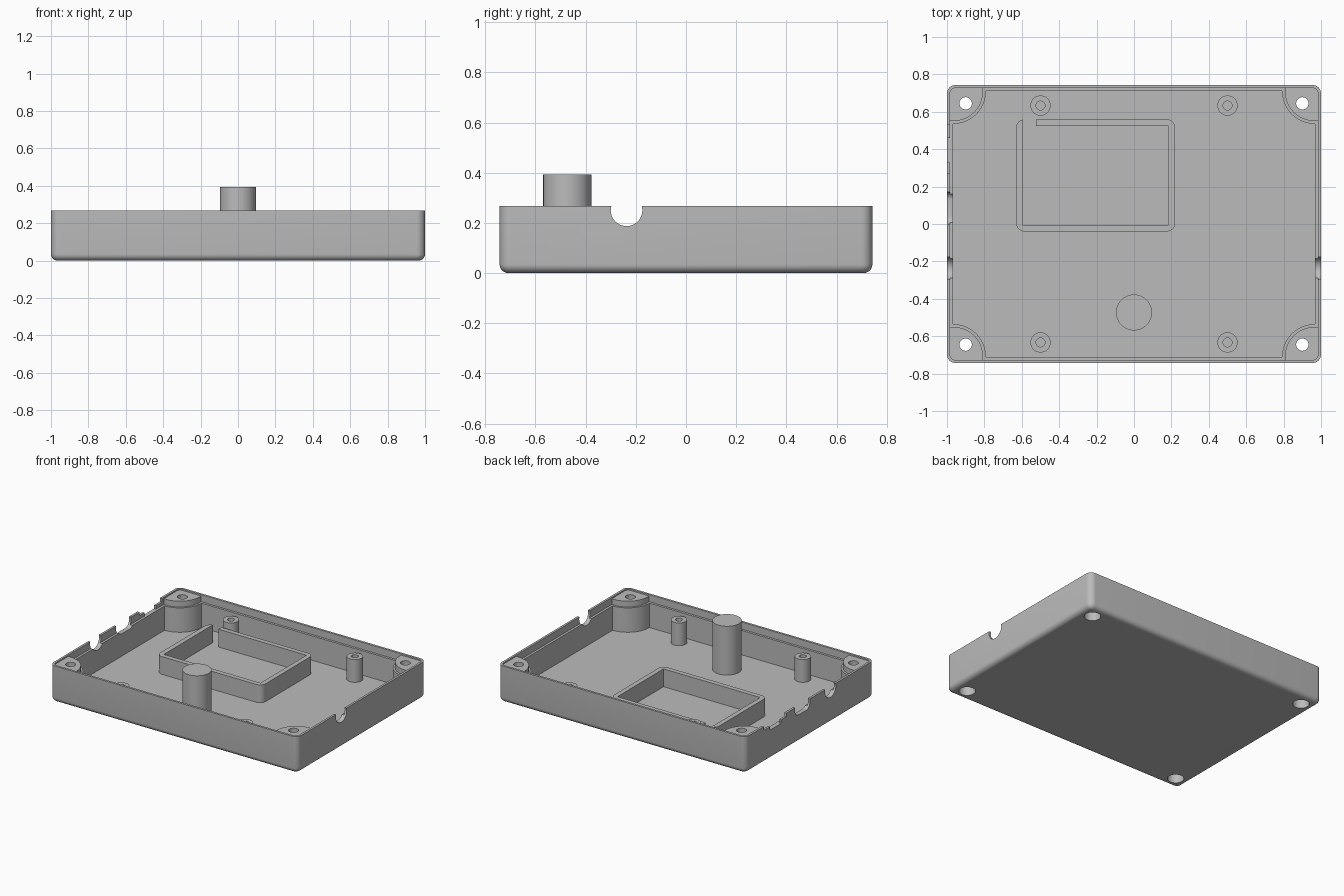
import bpy, bmesh
from math import sin, cos, pi

if "Cube" in bpy.data.objects:
    bpy.data.objects.remove(bpy.data.objects["Cube"])

grey = bpy.data.materials.new("light_grey_plastic")
grey.use_nodes = True
COLOUR = (0.5, 0.5, 0.5, 1)
grey.diffuse_color = COLOUR
grey.node_tree.nodes["Principled BSDF"].inputs["Base Color"].default_value = COLOUR

HX, HY, TOP = 1.0, 0.743, 0.267      # outer half sizes and rim height
WALL, LIP, FLOOR = 0.033, 0.016, 0.037
CORNERS = ((1, 1), (-1, 1), (-1, -1), (1, -1))


def rounded(hx, hy, r, cx=0, cy=0, n=8):
    """Counter-clockwise rounded rectangle outline."""
    return [(cx + sx * (hx - r) + r * cos((q + i / n) * pi / 2),
             cy + sy * (hy - r) + r * sin((q + i / n) * pi / 2))
            for q, (sx, sy) in enumerate(CORNERS) for i in range(n + 1)]


def rect(x0, x1, y0, y1):
    return [(x0, y0), (x1, y0), (x1, y1), (x0, y1)]


def circle(cx, cy, r, n=40):
    return [(cx + r * cos(2 * pi * i / n), cy + r * sin(2 * pi * i / n)) for i in range(n)]


def cavity_outline(wall, arc, n=16):
    """Inside of the tray, stepping around the quarter-round corner posts."""
    cx, cy = HX - WALL, HY - WALL
    corner = [(HX - wall, cy - arc)]
    corner += [(cx - arc * sin(i / n * pi / 2), cy - arc * cos(i / n * pi / 2)) for i in range(n + 1)]
    corner += [(cx - arc, HY - wall)]
    outline = []
    for sx, sy in CORNERS:
        for x, y in corner if sx == sy else corner[::-1]:
            p = (sx * x, sy * y)
            if not outline or abs(p[0] - outline[-1][0]) + abs(p[1] - outline[-1][1]) > 1e-5:
                outline.append(p)
    return outline


def loft(name, layers, along_x=False):
    """Closed solid through (outline, height) layers."""
    bm = bmesh.new()
    loops = []
    for outline, h in layers:
        loops.append([bm.verts.new((h, a, b) if along_x else (a, b, h)) for a, b in outline])
    bm.faces.new(loops[0][::-1])
    bm.faces.new(loops[-1])
    for low, high in zip(loops, loops[1:]):
        for i in range(len(low)):
            j = (i + 1) % len(low)
            bm.faces.new((low[i], low[j], high[j], high[i]))
    bmesh.ops.recalc_face_normals(bm, faces=bm.faces)
    mesh = bpy.data.meshes.new(name)
    bm.to_mesh(mesh)
    bm.free()
    mesh.materials.append(grey)
    ob = bpy.data.objects.new(name, mesh)
    bpy.context.collection.objects.link(ob)
    return ob


def prism(name, outline, low, high, along_x=False):
    return loft(name, [(outline, low), (outline, high)], along_x)


def activate(ob):
    bpy.ops.object.select_all(action='DESELECT')
    ob.select_set(True)
    bpy.context.view_layer.objects.active = ob


def cut(ob, outline, low, high, along_x=False):
    cutter = prism("cutter", outline, low, high, along_x)
    cutter.hide_render = True
    mod = ob.modifiers.new("cut", 'BOOLEAN')
    mod.operation, mod.solver, mod.object = 'DIFFERENCE', 'EXACT', cutter
    activate(ob)
    bpy.ops.object.modifier_apply(modifier=mod.name)
    bpy.data.objects.remove(cutter)


def smooth(ob):
    activate(ob)
    bpy.ops.object.shade_smooth_by_angle(angle=pi / 6)


# Tray body with rounded corners and a filleted bottom edge
R, F = 0.045, 0.035
layers = []
for i in range(7):
    t = i / 6 * pi / 2
    inset = F * (1 - sin(t))
    layers.append((rounded(HX - inset, HY - inset, R - inset), F * (1 - cos(t))))
layers.append((rounded(HX, HY, R), TOP))
case = loft("tray_case", layers)

# Hollow inside, stepped ledge for a lid and sunken post tops
cut(case, cavity_outline(WALL, 0.175), FLOOR, 0.4)
cut(case, cavity_outline(LIP, 0.16), 0.215, 0.41)
cut(case, rounded(HX - LIP, HY - LIP, R - LIP), 0.257, 0.42)

# Screw holes with wide counterbores underneath
for sx, sy in CORNERS:
    cut(case, circle(sx * 0.9, sy * 0.645, 0.033), -0.1, 0.5)
    cut(case, circle(sx * 0.9, sy * 0.645, 0.055), -0.1, 0.15)

# Round cable notches in both side walls
for low in (-1.1, 0.94):
    cut(case, circle(-0.237, 0.25, 0.063), low, low + 0.16, True)

# Connector slots in the right wall
cut(case, rounded(0.085, 0.1, 0.04, 0.085, 0.3), -1.1, -0.94, True)
cut(case, rect(0.27, 0.53, 0.24, 0.5), -1.1, -0.94, True)
cut(case, rect(0.33, 0.46, 0.215, 0.51), -1.1, -0.94, True)
smooth(case)

# Low fence on the floor, open at one corner
fence = prism("floor_fence", rounded(0.425, 0.3, 0.045, -0.205, 0.26), FLOOR - 0.005, 0.167)
cut(fence, rect(-0.595, 0.185, -0.005, 0.525), 0, 0.3)
cut(fence, rect(-0.595, -0.525, 0.5, 0.6), 0, 0.31)
smooth(fence)

# Hollow standoffs
for sx, sy in CORNERS:
    name = ("back" if sy > 0 else "front") + ("_left" if sx > 0 else "_right") + "_standoff"
    post = prism(name, circle(sx * 0.5, sy * 0.633, 0.054), FLOOR - 0.005, 0.203)
    cut(post, circle(sx * 0.5, sy * 0.633, 0.024), 0.06, 0.3)
    smooth(post)

# Tall solid pillar
smooth(prism("tall_pillar", circle(0, -0.473, 0.096, 64), FLOOR - 0.005, 0.393))
